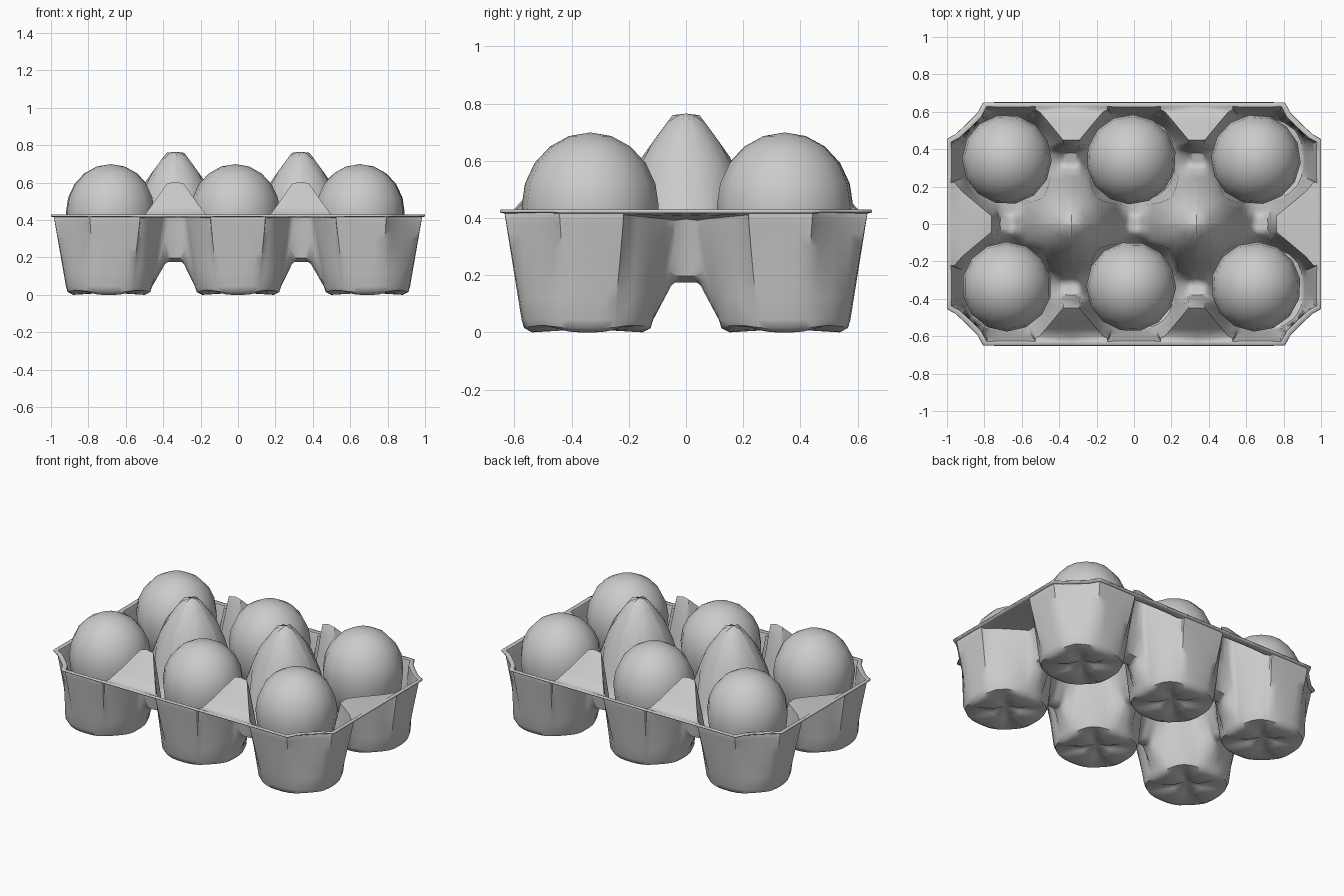
import bpy, bmesh, math

if "Cube" in bpy.data.objects:
    bpy.data.objects.remove(bpy.data.objects["Cube"])

PX, CY, RIM = 0.335, 0.345, 0.42      # peak x, cup y, rim height


def smooth(obj, angle):
    bpy.ops.object.select_all(action='DESELECT')
    obj.select_set(True)
    bpy.context.view_layer.objects.active = obj
    bpy.ops.object.shade_smooth_by_angle(angle=math.radians(angle))


# Ridge profile: distance from a tall peak to the low saddle, with height
ridge = [(0, .76), (.045, .755), (.1, .68), (.15, .61), (.2, .48), (.235, .37),
         (.285, .2), (.31, .18), (.335, .18)]
cone = ridge[:6] + [(.28, .16), (.34, -1)]
to_middle = [(PX - d, 0, h) for d, h in ridge]
to_end = [(PX + d, 0, h) for d, h in ridge]
# Ridge between neighbouring cups, rising again to the small edge peak
to_side = [(PX, d, h) for d, h in ridge] + [
    (PX, .385, .2), (PX, .41, .36), (PX, .432, .55), (PX, .45, .6), (PX, .48, .564),
    (PX, .52, .516), (PX, .56, .468), (PX, .6, .425), (PX, .63, RIM)]
end_ramp = [(.72, 0, .2), (.74, 0, .3), (.765, 0, .4), (.8, 0, .405), (.86, 0, .41),
            (.92, 0, .415)]

# Rim outline for one quarter, middle of the long side to middle of the end
rim_mid = [(x, .63, RIM) for x in (0, .05, .1, .145, PX)]
rim_end = [(x, .63, RIM) for x in (PX, .525, .57, .62, .67, .73, .79)]
rim_end += [(.82, .575, RIM), (.88, .515, RIM), (.935, .465, RIM)]
rim_end += [(.98, y, RIM) for y in (.44, .38, .32, .27, .22, 0)]

bm = bmesh.new()


def lookup(table, d):
    for (d0, h0), (d1, h1) in zip(table, table[1:]):
        if d <= d1:
            return h0 + (h1 - h0) * (d - d0) / (d1 - d0)
    return -1


def shoulder(p, cx):
    """Widen the edge peaks and the end shelf into flat wedges."""
    x, y, z = p
    if x == PX and y > .4:
        w = .04 + .15 * max(0, (y - .45) / .18)
        return (x + math.copysign(w, cx - x), min(y, .615), z)
    if y == 0 and x > .73:
        return (min(x, .965), .04 + .18 * max(0, (x - .765) / .215), z)
    return p


def skin(a, b, closed):
    n = len(a)
    for i in range(n if closed else n - 1):
        j = (i + 1) % n
        bm.faces.new((a[i], a[j], b[j], b[i]))


def cup(cx, border, closed):
    """Moulded cup wall running from its border down to a dimpled floor."""
    rings = [[bm.verts.new(p) for p in border]]
    top, foot = [shoulder(p, cx) for p in border], []
    for x, y, z in top:
        a = math.atan2(y - CY, x - cx)
        c, s = math.cos(a), math.sin(a)
        r = .225 / (abs(c) ** 2.6 + abs(s) ** 2.6) ** (1 / 2.6)
        foot.append((r * c, r * s, .022 * math.sin(2 * a) ** 4))
    for t in (.015, .1, .2, .32, .45, .6, .8, 1):
        ring = []
        for (x, y, z), (fx, fy, fz) in zip(top, foot):
            px, py = x + (cx + fx - x) * t, y + (CY + fy - y) * t
            k = min(1, (1 - t) / .6) if z < .3 else 1 - t
            h = .045 + (z - .045) * k
            if t < .95:
                h = max(h, lookup(cone, math.hypot(px - PX, py)))
            ring.append(bm.verts.new((px, py, h)))
        rings.append(ring)
    for k, z, lobe in ((.965, .018, .5), (.85, .005, 1), (.35, .012, 1)):
        rings.append([bm.verts.new((cx + fx * k, CY + fy * k, z + fz * lobe))
                      for fx, fy, fz in foot])
    for a, b in zip(rings, rings[1:]):
        skin(a, b, closed)
    # raised floor centre
    mid, last = bm.verts.new((cx, CY, .05)), rings[-1]
    for i in range(len(last) if closed else len(last) - 1):
        bm.faces.new((last[i], last[(i + 1) % len(last)], mid))


# Half of the middle cup and the whole corner cup
cup(0, to_middle[::-1] + to_side[1:] + rim_mid[::-1][1:], False)
cup(.69, to_end + end_ramp + rim_end[::-1] + to_side[::-1][1:-1], True)

# Lip around the tray
rim = rim_mid + rim_end[1:]
inner = [bm.verts.new(p) for p in rim]
outer = [bm.verts.new((x * 1.0204, y * 1.0317, .424)) for x, y, z in rim]
skin(inner, outer, False)

bmesh.ops.remove_doubles(bm, verts=bm.verts, dist=.0005)
bmesh.ops.recalc_face_normals(bm, faces=bm.faces)
mesh = bpy.data.meshes.new("egg_tray")
bm.to_mesh(mesh)
bm.free()
tray = bpy.data.objects.new("egg_tray", mesh)
bpy.context.collection.objects.link(tray)
smooth(tray, 50)
mirror = tray.modifiers.new("four_quarters", 'MIRROR')
mirror.use_axis = (True, True, False)
shell = tray.modifiers.new("thickness", 'SOLIDIFY')
shell.thickness = .01
shell.offset = 0

# Eggs: rounder on top, longer below
for i, x in enumerate((-.68, -.015, .652)):
    for j, y in enumerate((-.335, .345)):
        bpy.ops.mesh.primitive_uv_sphere_add(segments=14, ring_count=10, radius=.24)
        egg = bpy.context.object
        egg.name = f"egg_{i * 2 + j + 1}"
        for v in egg.data.vertices:
            v.co.z *= 1.08 if v.co.z > 0 else 1.42
        egg.location = (x, y, .44)
        egg.rotation_euler.z = .2 * (i + j)
        smooth(egg, 60)
